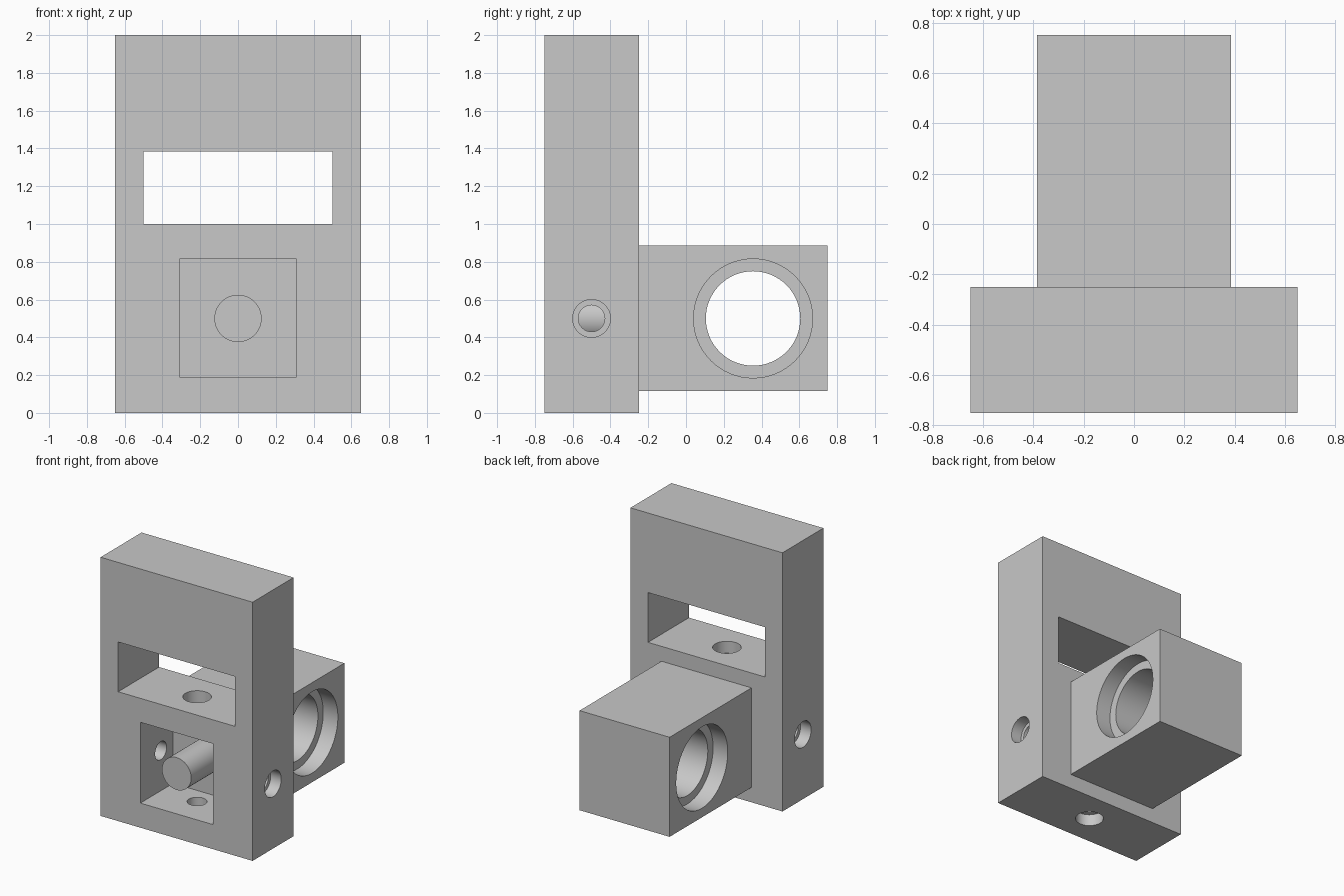
import bpy
from math import pi

if "Cube" in bpy.data.objects:
    bpy.data.objects.remove(bpy.data.objects["Cube"], do_unlink=True)

grey = bpy.data.materials.new("plain_grey")
grey.use_nodes = True
colour = (0.58, 0.58, 0.58, 1)
grey.diffuse_color = colour
grey.node_tree.nodes["Principled BSDF"].inputs["Base Color"].default_value = colour

TURN = {"x": (0, pi / 2, 0), "y": (pi / 2, 0, 0), "z": (0, 0, 0)}


def box(name, x, y, z):
    """Box from the (low, high) range on each axis."""
    ranges = (x, y, z)
    bpy.ops.mesh.primitive_cube_add(size=1, location=[(a + b) / 2 for a, b in ranges])
    obj = bpy.context.object
    obj.name = name
    obj.scale = [b - a for a, b in ranges]
    bpy.ops.object.transform_apply(location=False, rotation=False, scale=True)
    obj.data.materials.append(grey)
    return obj


def rod(name, axis, radius, length, centre):
    bpy.ops.mesh.primitive_cylinder_add(vertices=64, radius=radius, depth=length,
                                        location=centre, rotation=TURN[axis])
    obj = bpy.context.object
    obj.name = name
    obj.data.materials.append(grey)
    return obj


def cut(target, cutter):
    cutter.hide_render = True
    mod = target.modifiers.new("cut", "BOOLEAN")
    mod.operation = "DIFFERENCE"
    mod.solver = "EXACT"
    mod.object = cutter
    bpy.context.view_layer.objects.active = target
    bpy.ops.object.modifier_apply(modifier=mod.name)
    bpy.data.objects.remove(cutter, do_unlink=True)


def smooth(obj):
    bpy.ops.object.select_all(action="DESELECT")
    obj.select_set(True)
    bpy.context.view_layer.objects.active = obj
    bpy.ops.object.shade_smooth_by_angle(angle=pi / 6)


# Upright plate with a through slot and a square front pocket
plate = box("upright_plate", (-0.65, 0.65), (-0.75, -0.25), (0, 2))
cut(plate, box("slot_cutter", (-0.5, 0.5), (-1, 0), (1, 1.385)))
cut(plate, box("pocket_cutter", (-0.31, 0.31), (-1, -0.35), (0.19, 0.815)))

# Stepped screw holes into the pocket from both sides, below and the slot floor
STEP = 0.09
cut(plate, rod("side_hole_cutter", "x", 0.07, 1.5, (0, -0.5, 0.5)))
cut(plate, rod("upright_hole_cutter", "z", 0.07, 1.2, (0, -0.5, 0.5)))
for side in (-1, 1):
    cut(plate, rod("side_step_cutter", "x", 0.1, 2 * STEP, (side * 0.65, -0.5, 0.5)))
for height in (0, 1):
    cut(plate, rod("upright_step_cutter", "z", 0.1, 2 * STEP, (0, -0.5, height)))

# Rear block with a cross bore, wider at each mouth
block = box("rear_block", (-0.385, 0.385), (-0.25, 0.75), (0.115, 0.885))
cut(block, rod("bore_cutter", "x", 0.25, 1, (0, 0.355, 0.5)))
for side in (-1, 1):
    cut(block, rod("bore_step_cutter", "x", 0.315, 0.25, (side * 0.385, 0.355, 0.5)))

# Round pin standing in the pocket, flush with the plate front
pin = rod("pocket_pin", "y", 0.125, 0.42, (0, -0.54, 0.5))

for part in (plate, block, pin):
    smooth(part)
